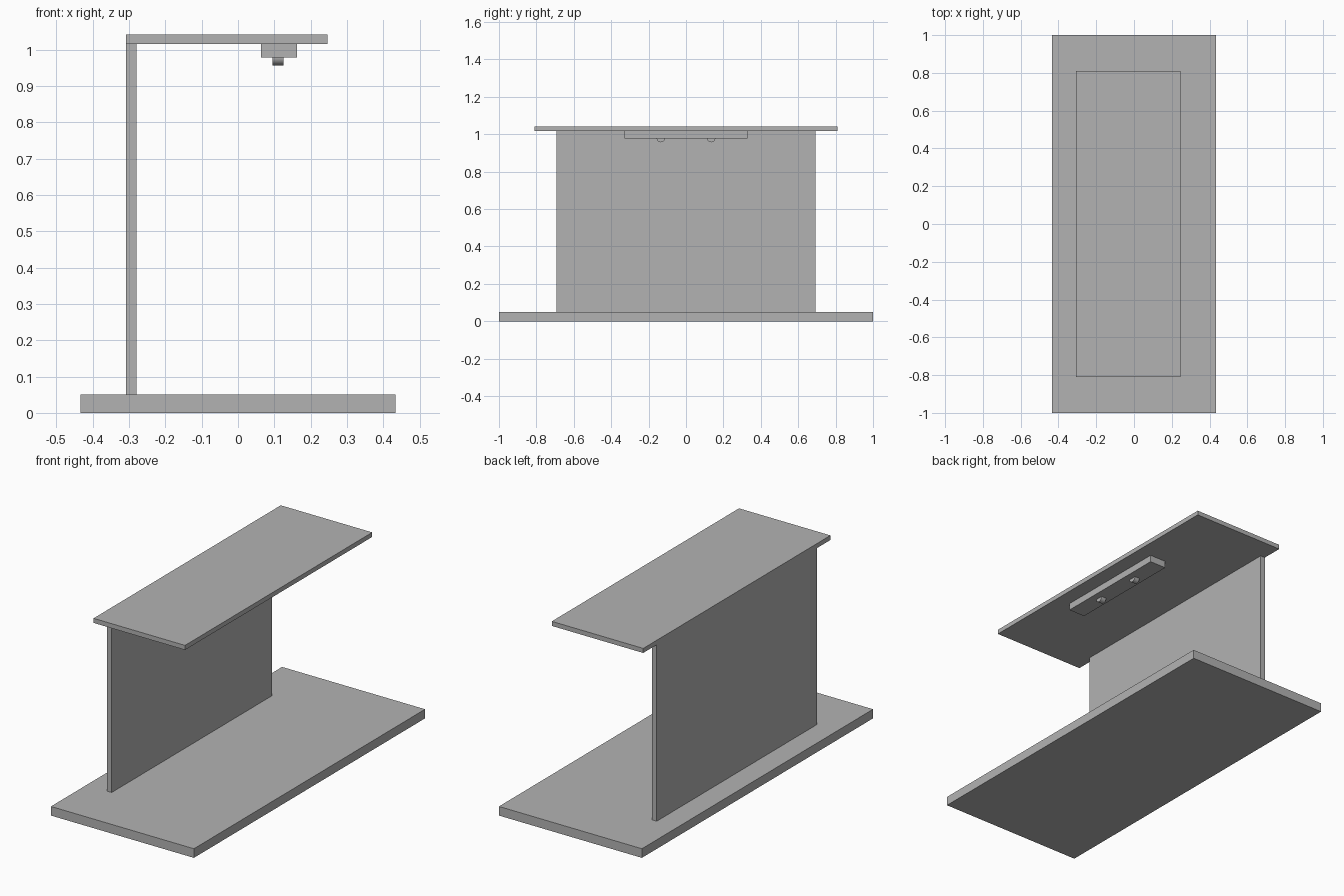
import bpy
import bmesh
import math
from mathutils import Matrix, Vector

cube = bpy.data.objects.get("Cube")
if cube:
    bpy.data.objects.remove(cube, do_unlink=True)

# Single plain grey finish
grey = bpy.data.materials.new("plain grey")
grey.use_nodes = True
colour = (0.45, 0.45, 0.45, 1)
grey.diffuse_color = colour
grey.node_tree.nodes["Principled BSDF"].inputs["Base Color"].default_value = colour


def add_object(name, bm):
    mesh = bpy.data.meshes.new(name)
    bm.to_mesh(mesh)
    bm.free()
    mesh.materials.append(grey)
    obj = bpy.data.objects.new(name, mesh)
    bpy.context.collection.objects.link(obj)
    return obj


def box(name, x, half_y, z):
    """Box from x and z ranges, symmetric in y."""
    bm = bmesh.new()
    bmesh.ops.create_cube(bm, size=1)
    bmesh.ops.scale(bm, vec=(x[1] - x[0], 2 * half_y, z[1] - z[0]), verts=bm.verts)
    bmesh.ops.translate(bm, vec=(sum(x) / 2, 0, sum(z) / 2), verts=bm.verts)
    return add_object(name, bm)


def roller(name, centre, radius, width):
    """Short cylinder lying along x."""
    bm = bmesh.new()
    bmesh.ops.create_cone(bm, cap_ends=True, segments=24, radius1=radius,
                          radius2=radius, depth=width)
    turn = Matrix.Rotation(math.pi / 2, 4, "Y")
    bmesh.ops.transform(bm, matrix=Matrix.Translation(Vector(centre)) @ turn, verts=bm.verts)
    for face in bm.faces:
        face.smooth = len(face.verts) == 4
    for edge in bm.edges:
        edge.smooth = all(face.smooth for face in edge.link_faces)
    return add_object(name, bm)


# Slabs and upright panel
box("base_slab", (-0.433, 0.433), 1.0, (0, 0.05))
box("upright_panel", (-0.308, -0.28), 0.693, (0.05, 1.016))
box("top_shelf", (-0.308, 0.246), 0.81, (1.016, 1.041))

# Mounting bar under the shelf with two half-sunk rollers
box("mounting_bar", (0.064, 0.163), 0.329, (0.978, 1.016))
for side, y in (("front", -0.135), ("back", 0.135)):
    roller(side + "_roller", (0.11, y, 0.979), 0.022, 0.03)
